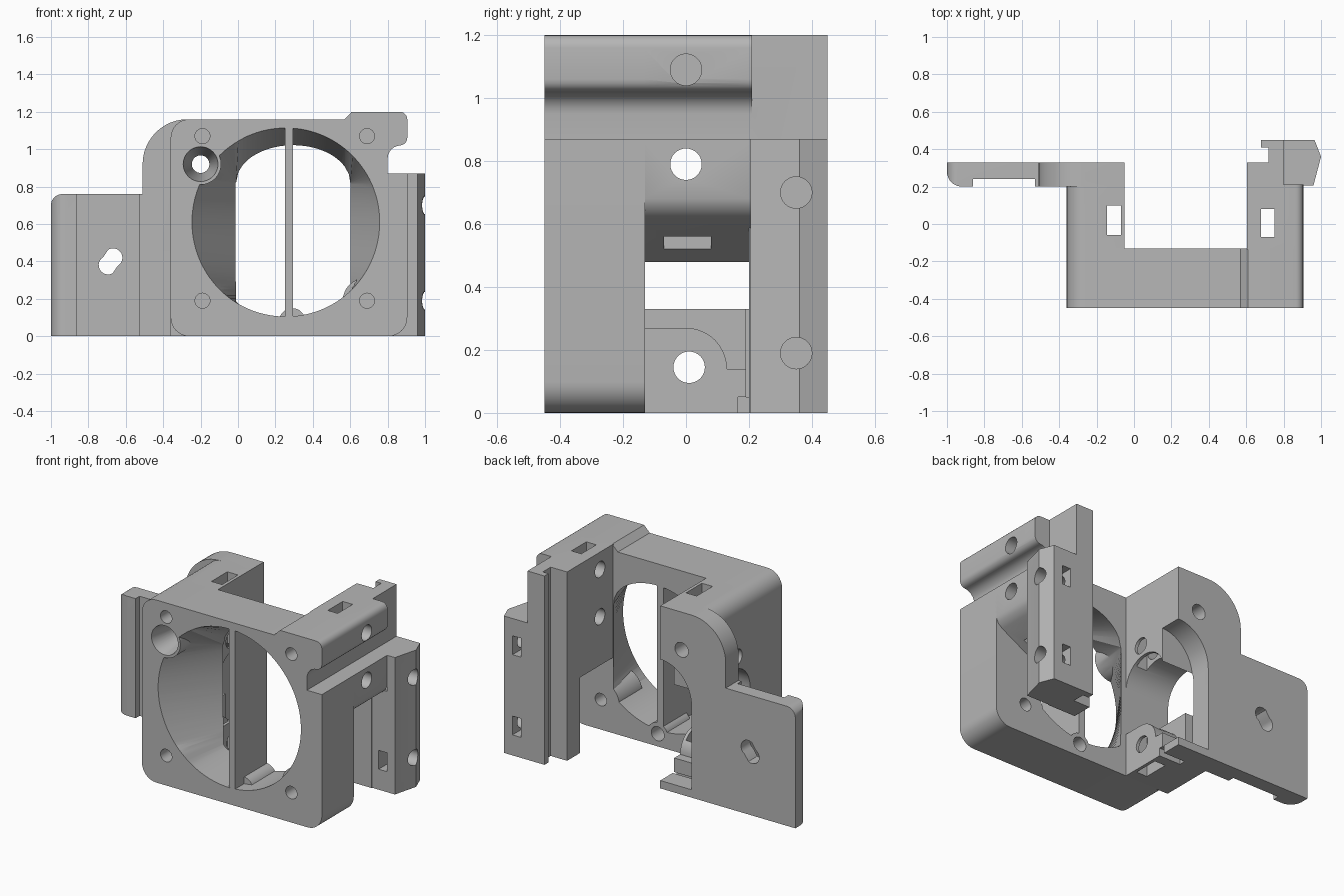
import bpy, bmesh, math
from mathutils import Vector

if "Cube" in bpy.data.objects:
    bpy.data.objects.remove(bpy.data.objects["Cube"])

grey = bpy.data.materials.new("plain_grey")
grey.diffuse_color = (0.47, 0.47, 0.47, 1)
grey.use_nodes = True
grey.node_tree.nodes["Principled BSDF"].inputs["Base Color"].default_value = grey.diffuse_color


def to3(axis, p, d):
    return {'x': (d, p[0], p[1]), 'y': (p[0], d, p[1]), 'z': (p[0], p[1], d)}[axis]


def loft(name, axis, p0, d0, p1, d1):
    """Closed solid between two outlines that have equal point counts."""
    bm = bmesh.new()
    a = [bm.verts.new(to3(axis, p, d0)) for p in p0]
    b = [bm.verts.new(to3(axis, p, d1)) for p in p1]
    n = len(a)
    bm.faces.new(a)
    bm.faces.new(b)
    for i in range(n):
        j = (i + 1) % n
        bm.faces.new((a[i], a[j], b[j], b[i]))
    bmesh.ops.recalc_face_normals(bm, faces=bm.faces)
    me = bpy.data.meshes.new(name)
    bm.to_mesh(me)
    bm.free()
    me.materials.append(grey)
    ob = bpy.data.objects.new(name, me)
    bpy.context.collection.objects.link(ob)
    return ob


def prism(name, axis, pts, d0, d1):
    return loft(name, axis, pts, d0, pts, d1)


def box(name, x0, x1, y0, y1, z0, z1):
    return prism(name, 'z', [(x0, y0), (x1, y0), (x1, y1), (x0, y1)], z0, z1)


def arc(cx, cy, rx, ry, a0, a1, n=8):
    out = []
    for i in range(n + 1):
        a = math.radians(a0 + (a1 - a0) * i / n)
        out.append((cx + rx * math.cos(a), cy + ry * math.sin(a)))
    return out


def rod(name, axis, c, r0, d0, d1, r1=None, n=32):
    r1 = r1 or r0
    return loft(name, axis, arc(*c, r0, r0, 0, 360 - 360 / n, n - 1), d0,
                arc(*c, r1, r1, 0, 360 - 360 / n, n - 1), d1)


def boolean(ob, others, op):
    for o in others:
        m = ob.modifiers.new("bool", 'BOOLEAN')
        m.operation, m.solver, m.object = op, 'EXACT', o
        dg = bpy.context.evaluated_depsgraph_get()
        me = bpy.data.meshes.new_from_object(ob.evaluated_get(dg))
        ob.modifiers.clear()
        ob.data = me
        bpy.data.objects.remove(o)


def cut(ob, *others):
    boolean(ob, others, 'DIFFERENCE')


def join(ob, *others):
    boolean(ob, others, 'UNION')


# Outer side of the right half: clamp notch and rounded rail on top
rail = ([(.905, .87), (.80, .87), (.80, .95)] + arc(.87, .95, .07, .07, 180, 90, 6)
        + arc(.865, 1.06, .04, .04, -90, 0, 5) + arc(.865, 1.16, .04, .04, 0, 90, 5))

# Fan housing with tapered duct
outline = (arc(-.26, .1, .1, .1, 180, 270) + arc(.805, .1, .1, .1, 270, 360) + rail
           + [(.61, 1.2), (.57, 1.16)] + arc(-.26, 1.06, .1, .1, 90, 180))
housing = prism("fan_housing", 'y', outline, -.45, -.13)
ring = arc(.255, .61, .505, .505, 0, 357, 119)
throat = []
for x, z in ring:
    x = min(max(x, -.01), .60)
    top = .82 + .2 * math.sqrt(max(0, 1 - ((x - .295) / .305) ** 2))
    throat.append((x, min(z, top)))
steps = [(ring, -.46), (throat, -.125)]
cut(housing, loft("duct", 'y', ring, -.455, throat, -.125))

# Rib and screw bosses that stand in the duct
join(housing, box("rib", .25, .295, -.4499, -.1301, .06, 1.13),
     rod("boss_top", 'y', (-.2, .92), .11, -.4499, -.1301),
     rod("boss_right", 'y', (.68, .19), .12, -.36, -.1301),
     rod("boss_left", 'y', (-.18, .19), .12, -.36, -.1301),
     rod("boss_mid", 'y', (.29, .08), .07, -.36, -.1301))
cut(housing, rod("funnel", 'y', (-.2, .92), .095, -.46, -.2, .047),
    rod("bore", 'y', (-.2, .92), .047, -.25, 0),
    rod("mid_bore", 'y', (.29, .08), .045, -.26, 0))
for x in (-.19, .69):
    for z in (.19, 1.07):
        cut(housing, rod("fan_hole", 'y', (x, z), .04, -.5, -.1 if x > 0 else -.2))

# Left arm with arched opening
arm = prism("left_arm", 'y', [(-.36, 0), (-.05, 0), (-.05, 1.16)]
            + arc(-.26, 1.06, .1, .1, 90, 180), -.135, .25)
shoulder = prism("shoulder", 'y', [(-.51, 0), (-.05, 0), (-.05, 1.16)]
                 + arc(-.27, .92, .24, .24, 90, 180, 12), .20, .33)
join(arm, shoulder)
cut(arm, prism("arch", 'x', [(-.1299, .33), (.2, .33)]
               + arc(.035, .55, .165, .17, 0, 180, 16), -.45, .1),
    prism("rear_curve", 'y', [(-.27, .05), (0, .05), (0, .82), (-.05, .82)]
          + arc(-.05, .58, .22, .24, 95, 180, 10), .19, .4),
    prism("foot_round", 'x', [(-.2, .4), (-.2, .27)] + arc(0, .14, .13, .13, 90, 0, 10)
          + [(.2, .14), (.2, .4)], -.22, .1),
    box("foot_notch", -.2, 0, .165, .205, -.1, .05),
    rod("rear_bore", 'y', (-.2, .92), .047, -.3, .5),
    rod("side_bore", 'x', (0, .79), .05, -.5, .1),
    rod("foot_bore", 'x', (.01, .145), .05, -.5, .1),
    box("nut_slot", -.145, -.07, -.06, .1, -.1, 1.3))

# Mounting plate on the left
plate = prism("mounting_plate", 'y', [(-1, 0), (-.50, 0), (-.50, .76)]
              + arc(-.94, .70, .06, .06, 90, 180), .20, .33)
mask = prism("plate_section", 'z', [(-.53, .2), (-.53, .24), (-.86, .24), (-.86, .2)]
             + arc(-.92, .28, .08, .08, 270, 180) + [(-1, .33), (-.5, .33), (-.5, .2)],
             -.1, .9)
boolean(plate, [mask], 'INTERSECT')
slot = arc(-.668, .42, .05, .05, -60, 120, 10) + arc(-.695, .38, .05, .05, 120, 300, 10)
cut(plate, prism("oval", 'y', slot, .1, .5))

# Right arm with sloping underside
right = prism("right_arm", 'y', [(.605, .48), (.86, .62), (.89, .645), (.905, .68)] + rail
              + [(.605, 1.2)], -.135, .21)
flange = box("flange", .605, .725, .20, .33, 0, 1.2)
strip = prism("strip", 'z', [(.72, .2), (.80, .2), (.80, .45), (.68, .45), (.68, .41),
                             (.72, .41)], 0, 1.2)
join(right, flange, strip)
cut(right, box("nut_slot", .68, .75, -.07, .08, .3, 1.3),
    rod("bore_low", 'x', (0, .79), .05, .5, 1.1),
    rod("bore_high", 'x', (0, 1.09), .05, .5, 1.1),
    rod("strip_bore_low", 'x', (.35, .19), .05, .73, 1.1),
    rod("strip_bore_high", 'x', (.35, .70), .05, .73, 1.1))

# Pointed clamp block at the rear right
clamp = prism("clamp_block", 'z', [(.80, .205), (.96, .205), (.962, .215), (1, .36),
                                   (.965, .45), (.80, .45)], 0, .87)
for z in (.19, .70):
    cut(clamp, rod("clamp_bore", 'x', (.35, z), .05, .7, 1.1),
        box("clamp_slot", .845, .905, .1, .5, z - .06, z + .06))

# Smooth curved faces, keep sharp edges
for ob in list(bpy.context.scene.objects):
    ob.select_set(True)
    bpy.context.view_layer.objects.active = ob
bpy.ops.object.shade_smooth_by_angle(angle=math.radians(30))
